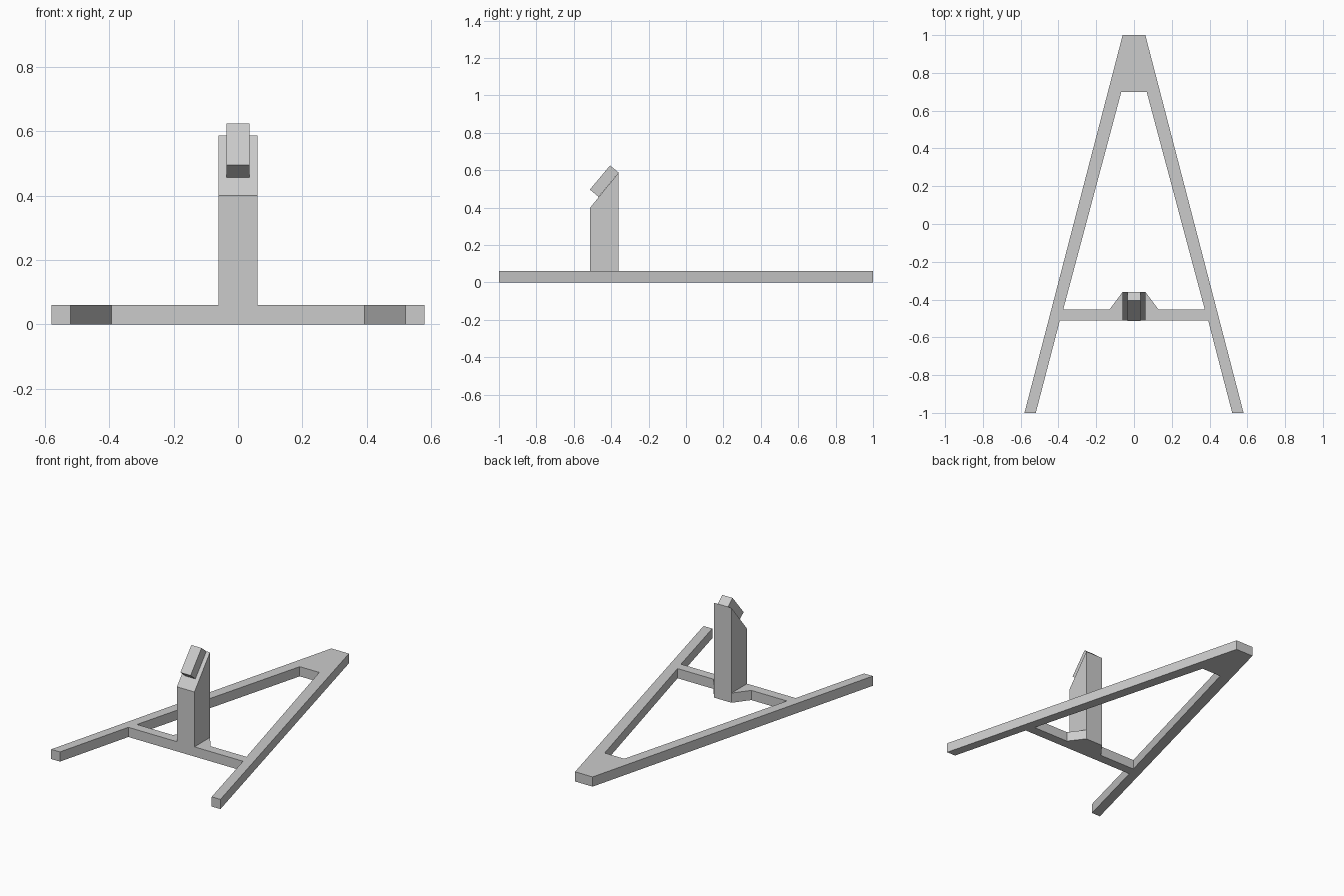
import bpy
import bmesh
from mathutils import Vector

cube = bpy.data.objects.get("Cube")
if cube:
    bpy.data.objects.remove(cube, do_unlink=True)

GREY = (0.6, 0.6, 0.6, 1.0)
grey = bpy.data.materials.new("plain grey")
grey.use_nodes = True
grey.diffuse_color = GREY
grey.node_tree.nodes["Principled BSDF"].inputs["Base Color"].default_value = GREY


def prism(name, loops, place, offset):
    """Fill flat loops (first outline, then holes) and extrude by offset."""
    bm = bmesh.new()
    for loop in loops:
        verts = [bm.verts.new(place(*p)) for p in loop]
        for a, b in zip(verts, verts[1:] + verts[:1]):
            bm.edges.new((a, b))
    bmesh.ops.triangle_fill(bm, edges=bm.edges[:], use_beauty=True)
    out = bmesh.ops.extrude_face_region(bm, geom=bm.faces[:], use_keep_orig=True)
    moved = [g for g in out["geom"] if isinstance(g, bmesh.types.BMVert)]
    bmesh.ops.translate(bm, verts=moved, vec=Vector(offset))
    bmesh.ops.recalc_face_normals(bm, faces=bm.faces[:])
    mesh = bpy.data.meshes.new(name)
    bm.to_mesh(mesh)
    bm.free()
    mesh.materials.append(grey)
    obj = bpy.data.objects.new(name, mesh)
    bpy.context.collection.objects.link(obj)
    return obj


def mirrored(half):
    """Close a half outline with its reflection across x = 0."""
    return half + [(-x, y) for x, y in reversed(half)]


# Flat base: splayed legs, crossbar with a gusset, open centre
outline = mirrored([(0.06, 1), (0.58, -1), (0.52, -1), (0.393, -0.512)])
opening = mirrored([(0.067, 0.7), (0.375, -0.453), (0.13, -0.453), (0.06, -0.36)])
prism("base_frame", [outline, opening],
      lambda x, y: (x, y, 0), (0, 0, 0.06))

# Upright post with a sloped top
post = [(-0.512, 0.06), (-0.36, 0.06), (-0.36, 0.587), (-0.512, 0.4)]
prism("upright_post", [[*post]],
      lambda y, z: (-0.06, y, z), (0.12, 0, 0))

# Narrow block lying on the slope
block = [(-0.467, 0.457), (-0.36, 0.587), (-0.406, 0.625), (-0.514, 0.496)]
prism("sloped_block", [block],
      lambda y, z: (-0.035, y, z), (0.07, 0, 0))
